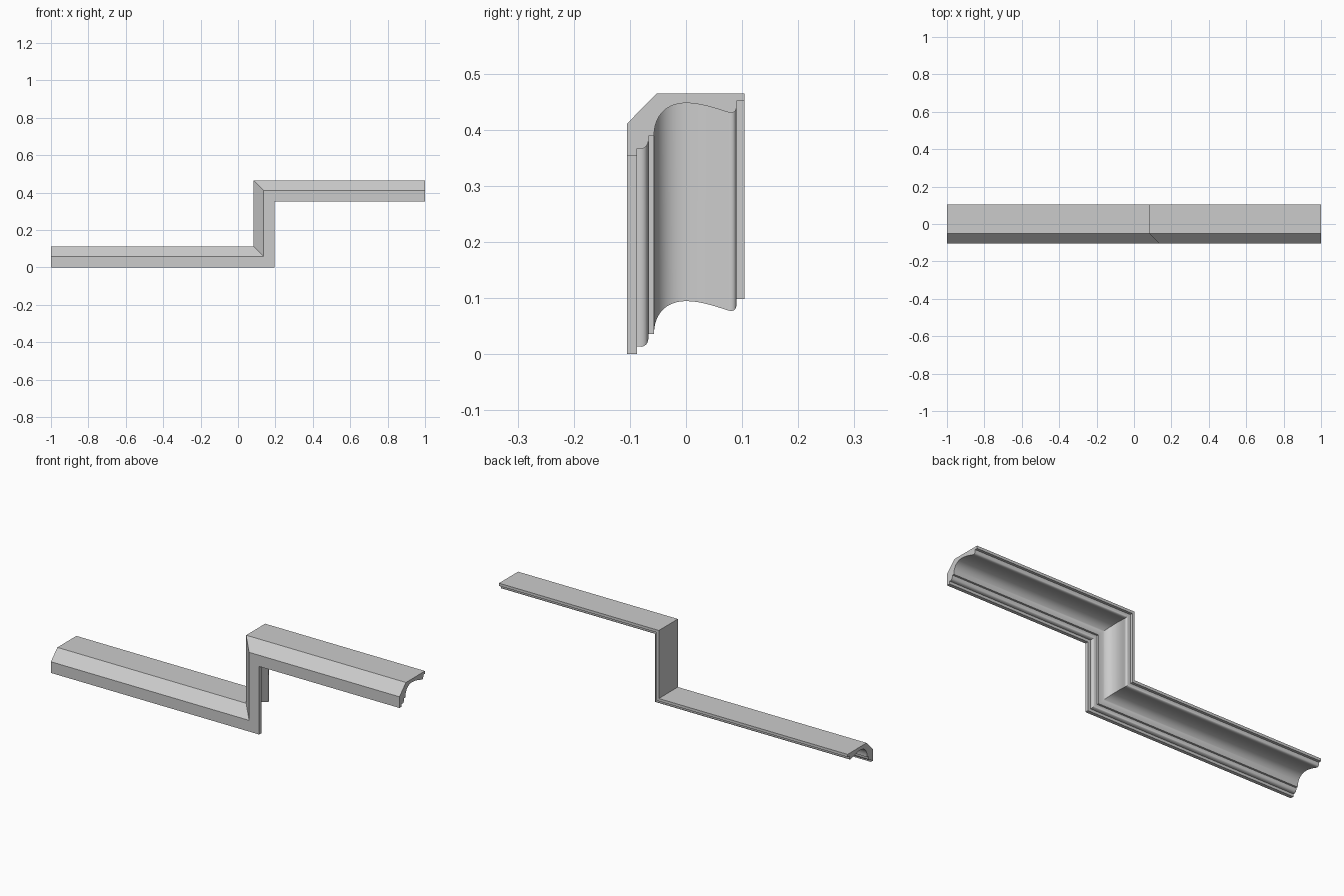
import bpy, bmesh, math
from mathutils import Vector

if "Cube" in bpy.data.objects:
    bpy.data.objects.remove(bpy.data.objects["Cube"])


def bezier(p0, p1, p2, p3, n=14):
    """Sample a cubic curve, end points included."""
    p0, p1, p2, p3 = map(Vector, (p0, p1, p2, p3))
    pts = []
    for i in range(n + 1):
        t = i / n
        s = 1 - t
        pts.append(tuple(p0 * s**3 + p1 * 3*s*s*t + p2 * 3*s*t*t + p3 * t**3))
    return pts


# Cornice cross-section as (y, height): straight back and front, moulded underside
profile = [(-0.105, 0.0), (-0.105, 0.058), (-0.052, 0.112), (0.104, 0.112),
           (0.104, 0.098), (0.090, 0.098)]
# small rear bead
profile += bezier((0.090, 0.089), (0.090, 0.079), (0.084, 0.075), (0.075, 0.078), 8)
# large cove
profile += bezier((0.075, 0.078), (0.050, 0.086), (0.025, 0.0945), (0.0, 0.0945), 10)[1:]
profile += bezier((0.0, 0.0945), (-0.034, 0.0945), (-0.057, 0.073), (-0.057, 0.036), 16)[1:]
# fillet, front bead and front lip
profile += [(-0.067, 0.036)]
profile += bezier((-0.067, 0.028), (-0.068, 0.016), (-0.076, 0.011), (-0.087, 0.014), 8)
profile += [(-0.087, 0.0)]

# Mitred sweep: low run, riser, high run (each station maps height to x, z)
riser_x, rise = 0.195, 0.353
stations = [
    lambda h: (-1.0, h),
    lambda h: (riser_x - h, h),
    lambda h: (riser_x - h, rise + h),
    lambda h: (1.0, rise + h),
]

bm = bmesh.new()
rings = []
for place in stations:
    ring = []
    for y, h in profile:
        x, z = place(h)
        ring.append(bm.verts.new((x, y, z)))
    rings.append(ring)
n = len(profile)
for a, b in zip(rings, rings[1:]):
    for i in range(n):
        j = (i + 1) % n
        bm.faces.new((a[i], a[j], b[j], b[i]))

# End caps
bm.faces.new(rings[0])
bm.faces.new(rings[-1][::-1])
bmesh.ops.recalc_face_normals(bm, faces=bm.faces)

mesh = bpy.data.meshes.new("stepped_cornice")
bm.to_mesh(mesh)
bm.free()
cornice = bpy.data.objects.new("stepped_cornice", mesh)
bpy.context.collection.objects.link(cornice)
bpy.context.view_layer.objects.active = cornice
cornice.select_set(True)
bpy.ops.object.shade_smooth_by_angle(angle=math.radians(30))
